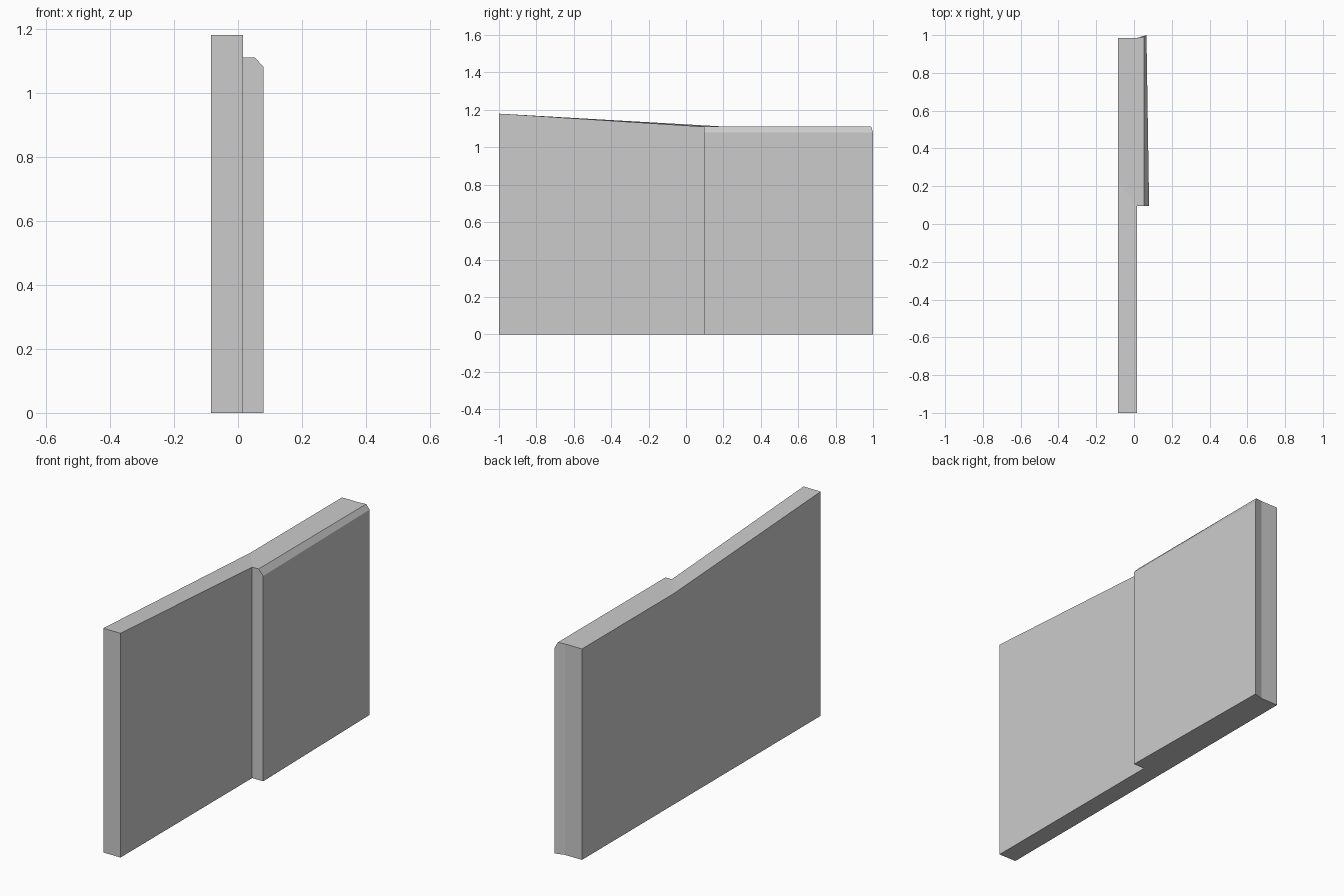
import bpy
import bmesh

cube = bpy.data.objects.get("Cube")
if cube:
    bpy.data.objects.remove(cube, do_unlink=True)

GREY = (0.6, 0.6, 0.6, 1.0)
mat = bpy.data.materials.new("plain grey")
mat.use_nodes = True
mat.diffuse_color = GREY
mat.node_tree.nodes["Principled BSDF"].inputs["Base Color"].default_value = GREY


def loft(name, sections):
    """Skin matching closed sections and cap both ends."""
    bm = bmesh.new()
    rings = [[bm.verts.new(p) for p in s] for s in sections]
    for a, b in zip(rings, rings[1:]):
        for i in range(len(a)):
            j = (i + 1) % len(a)
            bm.faces.new((a[i], a[j], b[j], b[i]))
    bm.faces.new(rings[0])
    bm.faces.new(rings[-1])
    bmesh.ops.recalc_face_normals(bm, faces=bm.faces)
    mesh = bpy.data.meshes.new(name)
    bm.to_mesh(mesh)
    bm.free()
    mesh.materials.append(mat)
    obj = bpy.data.objects.new(name, mesh)
    bpy.context.collection.objects.link(obj)
    return obj


LEFT, RIGHT = -0.084, 0.016   # faces of the wall slab
STEP = 0.095                  # where the thicker half begins
BACK = 0.985
LOW = 1.11                    # height of the level top


def wall_section(y_minus, y_plus, top):
    return [(LEFT, y_minus, 0), (RIGHT, y_plus, 0),
            (RIGHT, y_plus, top), (LEFT, y_minus, top)]


# Long slab, its top sloping down and then running level
loft("wall_slab", [wall_section(-1, -1, 1.18),
                   wall_section(0.22, STEP, LOW),
                   wall_section(BACK, BACK, LOW)])


def panel_section(y_in, y_top, y_out, x_out):
    return [(RIGHT, y_in, 0), (x_out, y_out, 0), (x_out, y_out, 1.08),
            (0.053, y_top, LOW), (RIGHT, y_in, LOW)]


# Thicker panel on the rear half, with a bevelled top edge and slight taper
loft("thick_panel", [panel_section(STEP, STEP, STEP, 0.08),
                     panel_section(BACK, 0.99, 1.0, 0.066)])
